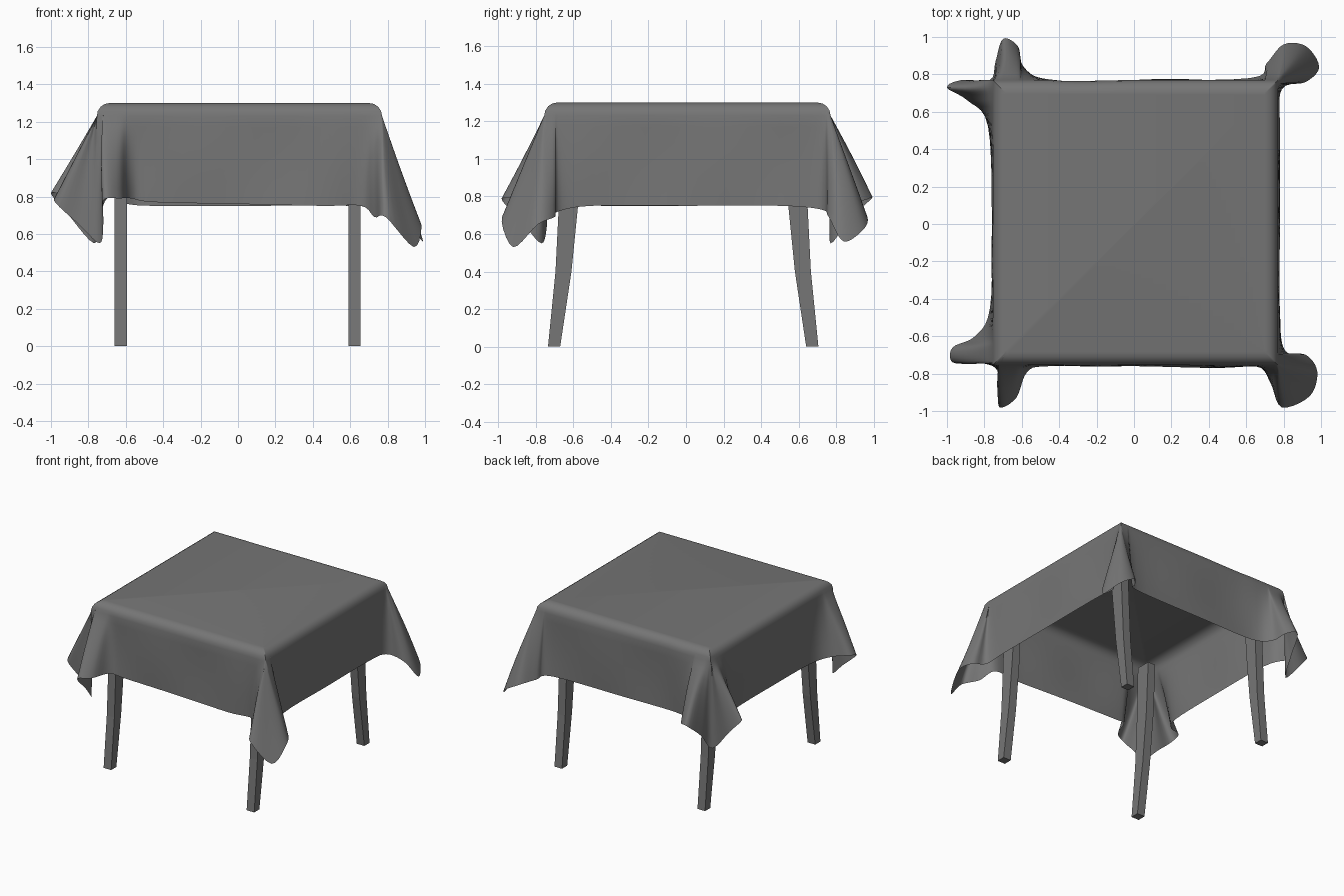
import bpy
import bmesh
from math import sin, cos, pi
from mathutils import Vector

default_cube = bpy.data.objects.get("Cube")
if default_cube:
    bpy.data.objects.remove(default_cube, do_unlink=True)


def make_material(name, colour):
    material = bpy.data.materials.new(name)
    material.use_nodes = True
    material.diffuse_color = colour
    material.node_tree.nodes["Principled BSDF"].inputs["Base Color"].default_value = colour
    return material


grey = make_material("plain grey", (0.18, 0.18, 0.18, 1))


def finish(name, bm):
    bmesh.ops.recalc_face_normals(bm, faces=bm.faces)
    mesh = bpy.data.meshes.new(name)
    bm.to_mesh(mesh)
    bm.free()
    obj = bpy.data.objects.new(name, mesh)
    mesh.materials.append(grey)
    bpy.context.collection.objects.link(obj)
    return obj


# Hem of the cloth, counter-clockwise from the front, in hundredths of a unit
front_left_fold = [(45, -77, 75), (66, -76, 75), (73, -85, 69), (79, -98, 69), (94, -92, 53),
                   (98, -79, 65), (92, -70, 69), (81, -68, 72), (78, -50, 75)]
back_left_fold = [(78, 50, 75), (79, 72, 73), (92, 76, 69), (99, 84, 56), (92, 95, 63),
                  (80, 96, 70), (71, 86, 73), (62, 78, 75)]
back_right_fold = [(-45, 77, 75), (-59, 84, 76), (-62, 95, 78), (-70, 99, 79), (-74, 87, 68),
                   (-77, 77, 55), (-92, 77, 72), (-100, 73, 82), (-89, 66, 79), (-78, 52, 76)]
front_right_fold = [(-77, -45, 75), (-85, -60, 77), (-97, -66, 79), (-97, -74, 76),
                    (-85, -74, 65), (-74, -77, 55), (-72, -87, 66), (-72, -98, 78),
                    (-63, -93, 79), (-57, -79, 79), (-45, -76, 77)]
hem = [Vector(p) / 100 for p in
       front_left_fold + [(78, 0, 75)] + back_left_fold + [(0, 77, 75)]
       + back_right_fold + [(-76, 0, 75)] + front_right_fold + [(0, -76, 76)]]

# Table outline under the cloth
LOW = Vector((-0.755, -0.755))
HIGH = Vector((0.77, 0.77))
TOP, SHOULDER, INSET = 1.3, 1.23, 0.07


def clamp_to_table(point, inset):
    return [min(max(point[i], LOW[i] + inset), HIGH[i] - inset) for i in range(2)]


def spline(a, b, c, d, t):
    """Smooth curve from b to c."""
    return b + 0.5 * t * ((c - a) + t * ((2 * a - 5 * b + 4 * c - d) + t * (3 * (b - c) + d - a)))


def drape(end):
    """One strip of cloth from the table top, over the edge, down to the hem."""
    inner = clamp_to_table(end, INSET)
    outer = clamp_to_table(end, 0)
    strip = []
    for step in range(4):
        angle = step / 4 * pi / 2
        xy = [i + (o - i) * sin(angle) for i, o in zip(inner, outer)]
        strip.append(Vector((*xy, SHOULDER + (TOP - SHOULDER) * cos(angle))))
    shoulder = Vector((*outer, SHOULDER))
    for step in range(9):
        t = step / 8
        point = shoulder.lerp(end, t)
        ripple = 0.006 * sin(pi * t)
        point.x += ripple * sin(9 * point.y)
        point.y += ripple * sin(8 * point.x)
        strip.append(point)
    return strip


# Tablecloth
STEPS = 5
count = len(hem)
strips = []
for i in range(count):
    a, b, c, d = (hem[(i + k) % count] for k in (-1, 0, 1, 2))
    strips += [drape(spline(a, b, c, d, s / STEPS)) for s in range(STEPS)]

bm = bmesh.new()
columns = [[bm.verts.new(p) for p in strip] for strip in strips]
for left, right in zip(columns, columns[1:] + columns[:1]):
    for row in range(len(left) - 1):
        bm.faces.new((left[row], left[row + 1], right[row + 1], right[row]))
bm.faces.new([column[0] for column in columns])
bmesh.ops.remove_doubles(bm, verts=bm.verts, dist=0.0005)
cloth = finish("tablecloth", bm)
bpy.context.view_layer.objects.active = cloth
cloth.select_set(True)
bpy.ops.object.shade_smooth_by_angle(angle=pi / 3)
cloth.select_set(False)

# Bent legs: height, distance of inner and outer face from the middle
leg_profile = [(0, 0.655, 0.72), (0.4, 0.595, 0.68), (0.8, 0.555, 0.66), (1.2, 0.535, 0.65)]


def make_leg(name, x, side):
    leg = bmesh.new()
    rings = []
    for z, inner, outer in leg_profile:
        corners = [(x - 0.033, inner), (x + 0.033, inner), (x + 0.033, outer), (x - 0.033, outer)]
        rings.append([leg.verts.new((cx, side * cy - 0.015, z)) for cx, cy in corners])
    for lower, upper in zip(rings, rings[1:]):
        for k in range(4):
            n = (k + 1) % 4
            leg.faces.new((lower[k], lower[n], upper[n], upper[k]))
    leg.faces.new(rings[0])
    leg.faces.new(rings[-1])
    finish(name, leg)


for x_name, x in (("left", 0.623), ("right", -0.627)):
    for y_name, side in (("front", -1), ("back", 1)):
        make_leg(f"{y_name}_{x_name}_leg", x, side)
